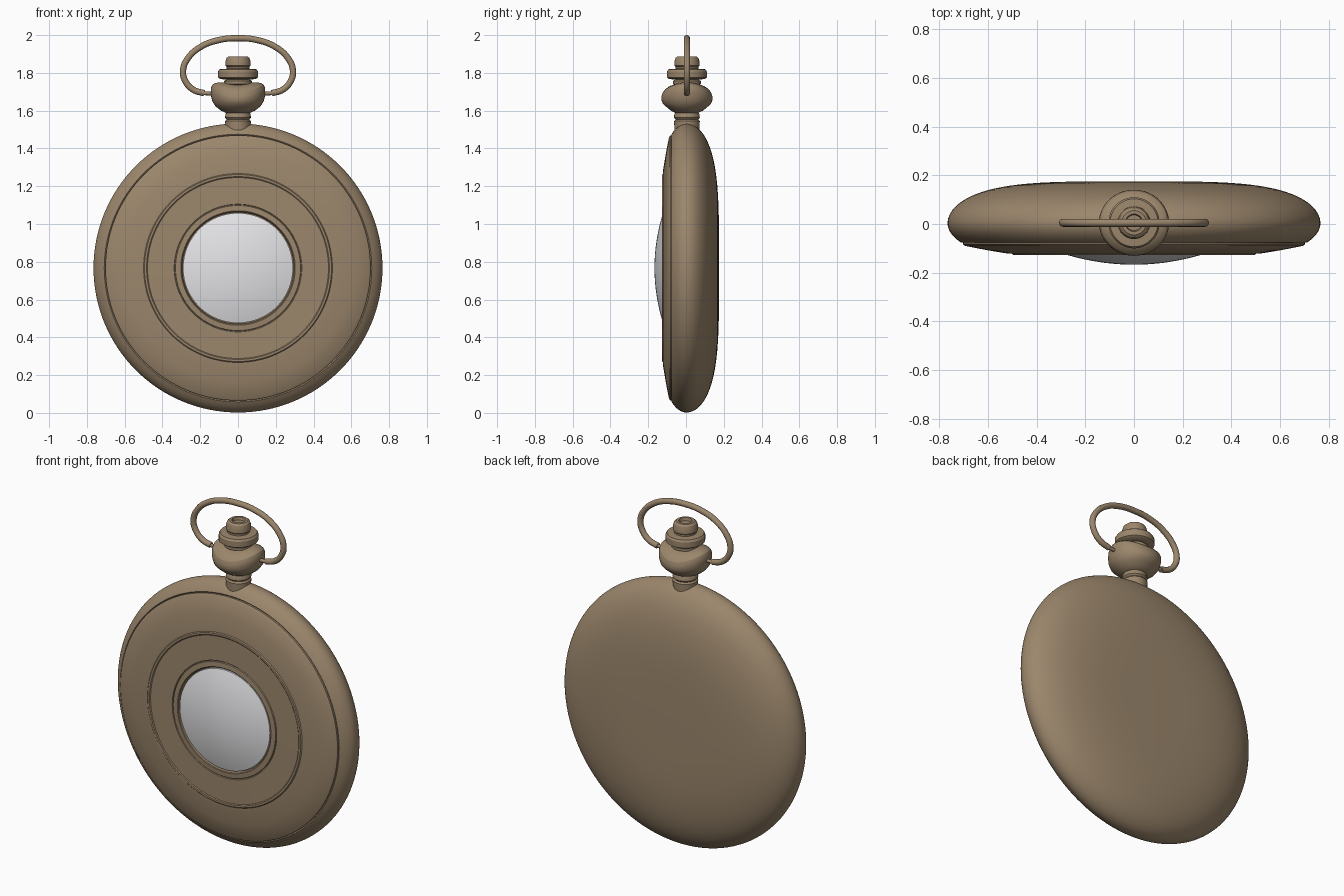
import bpy, bmesh, math
from mathutils import Matrix

cube = bpy.data.objects.get("Cube")
if cube:
    bpy.data.objects.remove(cube)


def material(name, rgb):
    m = bpy.data.materials.new(name)
    m.use_nodes = True
    m.diffuse_color = (*rgb, 1)
    bsdf = next(n for n in m.node_tree.nodes if n.type == 'BSDF_PRINCIPLED')
    bsdf.inputs["Base Color"].default_value = (*rgb, 1)
    return m


BRASS = material("aged brass", (0.33, 0.24, 0.15))
GLASS = material("pale glass", (0.8, 0.8, 0.82))
CENTRE = 0.767
RADIUS = 0.765
STEM_Y = 0.005


def smooth(obj, angle=32):
    bpy.ops.object.select_all(action='DESELECT')
    obj.select_set(True)
    bpy.context.view_layer.objects.active = obj
    bpy.ops.object.shade_smooth_by_angle(angle=math.radians(angle))


def lathe(name, profile, mat, matrix, steps=64):
    """Spin (radius, height) points around the local z axis."""
    bm = bmesh.new()
    verts = [bm.verts.new((r, 0, h)) for r, h in profile]
    edges = [bm.edges.new(pair) for pair in zip(verts, verts[1:])]
    bmesh.ops.spin(bm, geom=verts + edges, cent=(0, 0, 0), axis=(0, 0, 1),
                   angle=math.tau, steps=steps, use_duplicate=False)
    bmesh.ops.remove_doubles(bm, verts=bm.verts, dist=1e-4)
    bmesh.ops.recalc_face_normals(bm, faces=bm.faces)
    bm.transform(matrix)
    mesh = bpy.data.meshes.new(name)
    bm.to_mesh(mesh)
    bm.free()
    mesh.materials.append(mat)
    obj = bpy.data.objects.new(name, mesh)
    bpy.context.collection.objects.link(obj)
    smooth(obj)
    return obj


# Watch body parts spin around an axis pointing to the front
facing = Matrix.Translation((0, 0, CENTRE)) @ Matrix.Rotation(math.radians(90), 4, 'X')
upright = Matrix.Translation((0, STEM_Y, 0))

# Case: squarish rounded section, shallower at the front
case = []
for i in range(33):
    a = math.radians(-90 + i * 121 / 32)
    depth = 0.155 if a > 0 else 0.172
    case.append((RADIUS * math.sqrt(max(math.cos(a), 0)), depth * math.sin(a) - 0.003))
case += [(0.7, 0.07), (0.66, 0.07)]
lathe("case", case, BRASS, facing, 128)

# Front lid with a chamfered rim and a raised decorative ring
lid = [(0.66, 0.07), (0.702, 0.07), (0.702, 0.083), (0.693, 0.09), (0.6, 0.108),
       (0.52, 0.121), (0.5, 0.122), (0.495, 0.127), (0.484, 0.127), (0.479, 0.123),
       (0.338, 0.125), (0.336, 0.119), (0.333, 0.119)]
lathe("front_lid", lid, BRASS, facing, 128)

# Bezel around the window
bezel = [(0.333, 0.119), (0.331, 0.126), (0.303, 0.128), (0.299, 0.125),
         (0.295, 0.11), (0.27, 0.11)]
lathe("window_bezel", bezel, BRASS, facing, 96)

# Domed window
dome = [(0.291, 0.11)]
dome += [(0.291 * (1 - i / 12), 0.167 - 0.045 * (1 - i / 12) ** 2) for i in range(13)]
lathe("window_glass", dome, GLASS, facing, 96)

# Neck between case and pendant
neck = [(0.066, 1.49), (0.068, 1.545), (0.06, 1.554), (0.068, 1.563),
        (0.067, 1.58), (0.06, 1.592), (0.06, 1.62)]
lathe("neck", neck, BRASS, upright, 48)

# Pendant bulb, its top dipping towards front and back
bulb = [(0.05, 1.585), (0.066, 1.589), (0.09, 1.6), (0.118, 1.622), (0.135, 1.647),
        (0.142, 1.675), (0.144, 1.7), (0.143, 1.722), (0.136, 1.737), (0.122, 1.746),
        (0.1, 1.75), (0, 1.75)]
pendant = lathe("pendant", bulb, BRASS, upright, 64)
for v in pendant.data.vertices:
    weight = min(max((v.co.z - 1.62) / 0.1, 0), 1)
    v.co.z -= 0.045 * weight * ((v.co.y - STEM_Y) / 0.144) ** 2
    v.co.y = STEM_Y + (v.co.y - STEM_Y) * 0.94

# Winding crown with a dimpled top
crown = [(0.05, 1.69), (0.06, 1.735), (0.075, 1.742), (0.075, 1.757), (0.062, 1.764),
         (0.095, 1.768), (0.105, 1.775), (0.105, 1.808), (0.098, 1.819), (0.06, 1.822),
         (0.06, 1.832), (0.067, 1.838), (0.066, 1.862), (0.06, 1.88), (0.05, 1.888),
         (0.036, 1.888), (0.032, 1.872), (0, 1.872)]
lathe("crown", crown, BRASS, upright, 48)


# Bow: a bent wire loop with open ends
def tube(name, points, radius, steps=10):
    curve = bpy.data.curves.new(name, 'CURVE')
    curve.dimensions = '3D'
    curve.bevel_depth = radius
    curve.bevel_resolution = 4
    curve.resolution_u = steps
    curve.use_fill_caps = True
    spline = curve.splines.new('BEZIER')
    spline.bezier_points.add(len(points) - 1)
    for p, (x, z) in zip(spline.bezier_points, points):
        p.co = (x, STEM_Y, z)
        p.handle_left_type = p.handle_right_type = 'AUTO'
    obj = bpy.data.objects.new(name, curve)
    bpy.context.collection.objects.link(obj)
    bpy.ops.object.select_all(action='DESELECT')
    obj.select_set(True)
    bpy.context.view_layer.objects.active = obj
    bpy.ops.object.convert(target='MESH')
    obj = bpy.context.object
    obj.name = name
    obj.data.materials.clear()
    obj.data.materials.append(BRASS)
    smooth(obj, 40)


half = [(0.178, 1.692), (0.235, 1.71), (0.278, 1.755), (0.291, 1.81), (0.268, 1.873),
        (0.2, 1.936), (0.105, 1.973)]
tube("bow", half + [(0, 1.9835)] + [(-x, z) for x, z in reversed(half)], 0.0165)

# Pins joining the bow to the pendant
for side, label in ((1, "left"), (-1, "right")):
    tube(label + "_bow_pin", [(side * 0.12, 1.69), (side * 0.185, 1.692)], 0.01, 2)
